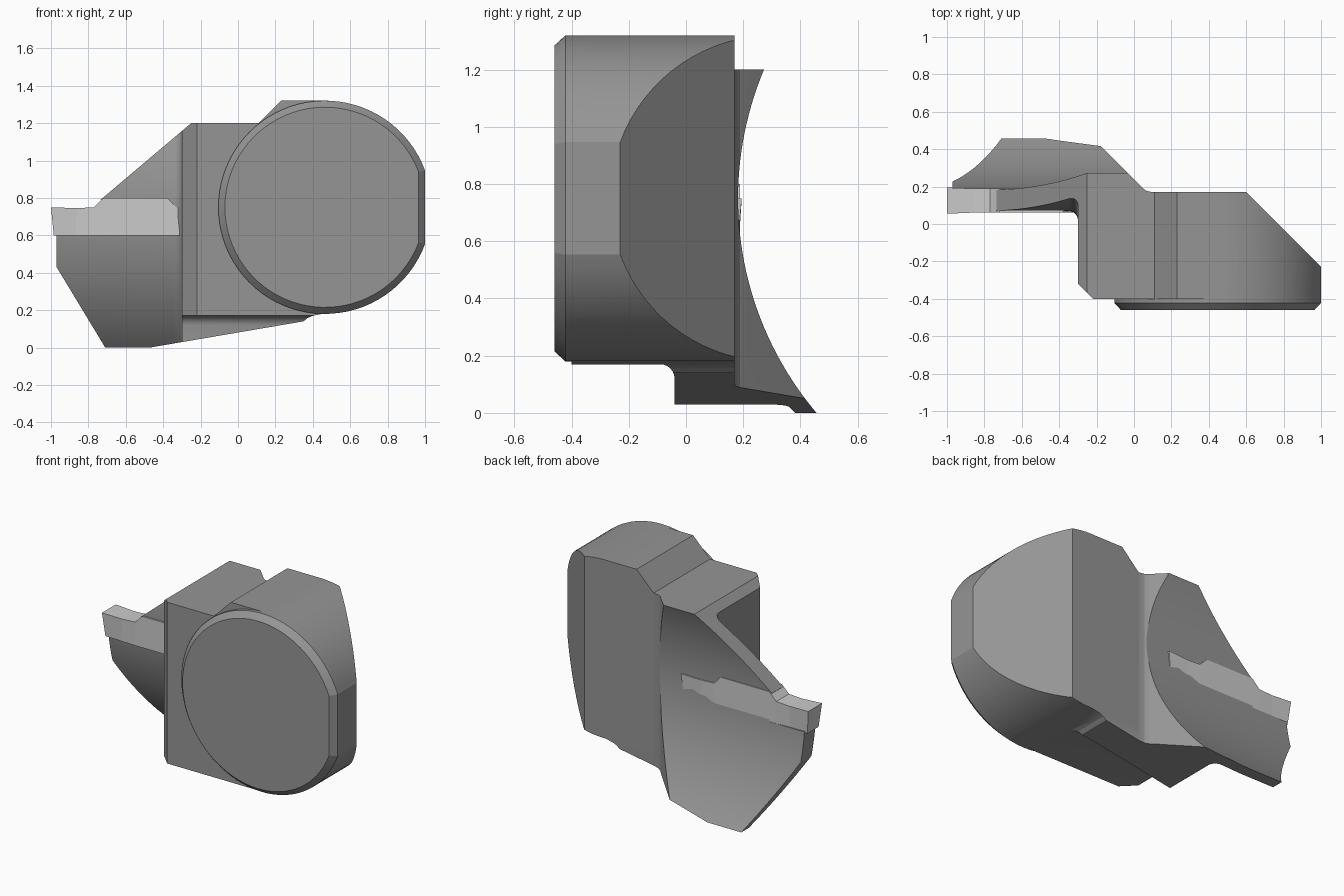
import bpy, bmesh
from math import sin, cos, pi, sqrt, acos, radians

if "Cube" in bpy.data.objects:
    bpy.data.objects.remove(bpy.data.objects["Cube"])


def loft(name, rings):
    """Closed solid through rings with equal point counts."""
    bm = bmesh.new()
    vs = [[bm.verts.new(p) for p in r] for r in rings]
    n = len(rings[0])
    for a, b in zip(vs, vs[1:]):
        for i in range(n):
            j = (i + 1) % n
            bm.faces.new((a[i], a[j], b[j], b[i]))
    bm.faces.new(vs[0])
    bm.faces.new(vs[-1])
    bmesh.ops.recalc_face_normals(bm, faces=bm.faces)
    me = bpy.data.meshes.new(name)
    bm.to_mesh(me)
    bm.free()
    ob = bpy.data.objects.new(name, me)
    bpy.context.collection.objects.link(ob)
    return ob


def prism(name, pts, axis, lo, hi):
    """Extrude a 2D profile along x (yz), y (xz) or z (xy)."""
    place = {'x': lambda p, t: (t, p[0], p[1]),
             'y': lambda p, t: (p[0], t, p[1]),
             'z': lambda p, t: (p[0], p[1], t)}[axis]
    return loft(name, [[place(p, t) for p in pts] for t in (lo, hi)])


def activate(ob):
    bpy.ops.object.select_all(action='DESELECT')
    ob.select_set(True)
    bpy.context.view_layer.objects.active = ob


def boolean(ob, other, op):
    activate(ob)
    m = ob.modifiers.new("bool", 'BOOLEAN')
    m.operation, m.object, m.solver = op, other, 'EXACT'
    bpy.ops.object.modifier_apply(modifier=m.name)
    bpy.data.objects.remove(other)


def paint(ob, name, grey):
    mat = bpy.data.materials.new(name)
    mat.diffuse_color = (grey, grey, grey, 1)
    mat.use_nodes = True
    mat.node_tree.nodes["Principled BSDF"].inputs["Base Color"].default_value = mat.diffuse_color
    ob.data.materials.clear()
    ob.data.materials.append(mat)


def arc_yz(cy, r, z0, z1, n=48):
    zs = [z0 + (z1 - z0) * i / n for i in range(n + 1)]
    return [(cy - sqrt(r * r - (z - .75) ** 2), z) for z in zs]


CX = .465


def round_outline(inset=0, n=72):
    """Circle with a flat on its right side."""
    r = .57 - inset
    a = acos((1 - CX - inset) / r)
    return [(CX + r * cos(t), .75 + r * sin(t))
            for t in (a + (2 * pi - 2 * a) * i / n for i in range(n + 1))]


# Holder block with blade, from the front silhouette
holder = prism("tool_holder", [
    (-.97, .61), (-.97, .43), (-.71, 0), (-.47, 0), (.35, .14), (.37, .157),
    (.40, .17), (.46, .182), (.46, 1.2), (-.25, 1.2), (-.735, .79), (-.72, .77),
    (-.72, .61)], 'y', -.4, .5)

# Concave back of the blade
boolean(holder, prism("back_cutter", arc_yz(1.345, 1.163, -.15, 1.4)
                      + [(1.5, 1.4), (1.5, -.15)], 'x', -1.3, 1.3), 'DIFFERENCE')

# Convex front of the blade, filleted into the block
front = arc_yz(1.13, 1.06, -.15, 1.4)
r = .05
steps = [(-1.3, 0)] + [(-.3 - r + r * sin(t), r * (1 - cos(t)))
                       for t in (pi / 2 * i / 6 for i in range(7))]
boolean(holder, loft("front_cutter", [
    [(x, y - off, z) for y, z in front] + [(x, -1, 1.4), (x, -1, -.15)]
    for x, off in steps]), 'DIFFERENCE')

# Underside step with fillet
fillet = [(-.09 + .05 * cos(t), .12 + .05 * sin(t))
          for t in (pi / 2 * i / 6 for i in range(7))]
boolean(holder, prism("under_cutter", [(-1, -.5), (-.04, -.5)] + fillet + [(-1, .17)],
                      'x', -1.3, .6), 'DIFFERENCE')

# Sloped rear relief and front corner chamfer
boolean(holder, prism("rear_cutter", [
    (-.56, .8), (.03, .21), (.05, .188), (.07, .176), (.1, .17), (1.2, .17),
    (1.2, .8)], 'z', -.2, 1.5), 'DIFFERENCE')
boolean(holder, prism("corner_cutter", [(-.33, -.29), (-.19, -.43), (-.33, -.43)],
                      'z', -.2, 1.5), 'DIFFERENCE')

# Rounded coupling body with sloped rear corner
right = [p for p in round_outline() if p[0] > CX + .005]
upper = [p for p in right if p[1] > .75]
lower = [p for p in right if p[1] < .75]
coupling = prism("coupling", [(.11, .18), (.11, 1.2), (.23, 1.32), (CX, 1.32)]
                 + upper[::-1] + lower[::-1] + [(CX, .18)], 'y', -.4, .17)
boolean(coupling, prism("slope_cutter", [(.37, .4), (1.37, -.6), (1.37, .4)],
                        'z', -.2, 1.5), 'DIFFERENCE')
boolean(holder, coupling, 'UNION')

# Chamfered front disc
boolean(holder, loft("disc", [[(x, y, z) for x, z in round_outline(i)]
                              for y, i in ((-.46, .035), (-.422, 0), (-.37, 0))]), 'UNION')
activate(holder)
bpy.ops.object.shade_smooth_by_angle(angle=radians(16))
paint(holder, "dark_steel", .3)

# Double-ended cutting insert, mirrored about its middle
half = [(-1, -.985, .070, .056, .75), (-.86, -.87, .064, .06, .745),
        (-.77, -.77, .064, .064, .75), (-.72, -.72, .064, .064, .80)]
sections = half + [(-1.1 - a, -1.1 - b, w, v, z) for a, b, w, v, z in half[::-1]]
c = .125
insert = loft("cutting_insert", [
    [(xt, c - wt, z), (xt, c + wt, z), (xb, c + wb, .6), (xb, c - wb, .6)]
    for xt, xb, wt, wb, z in sections])
paint(insert, "light_carbide", .75)
